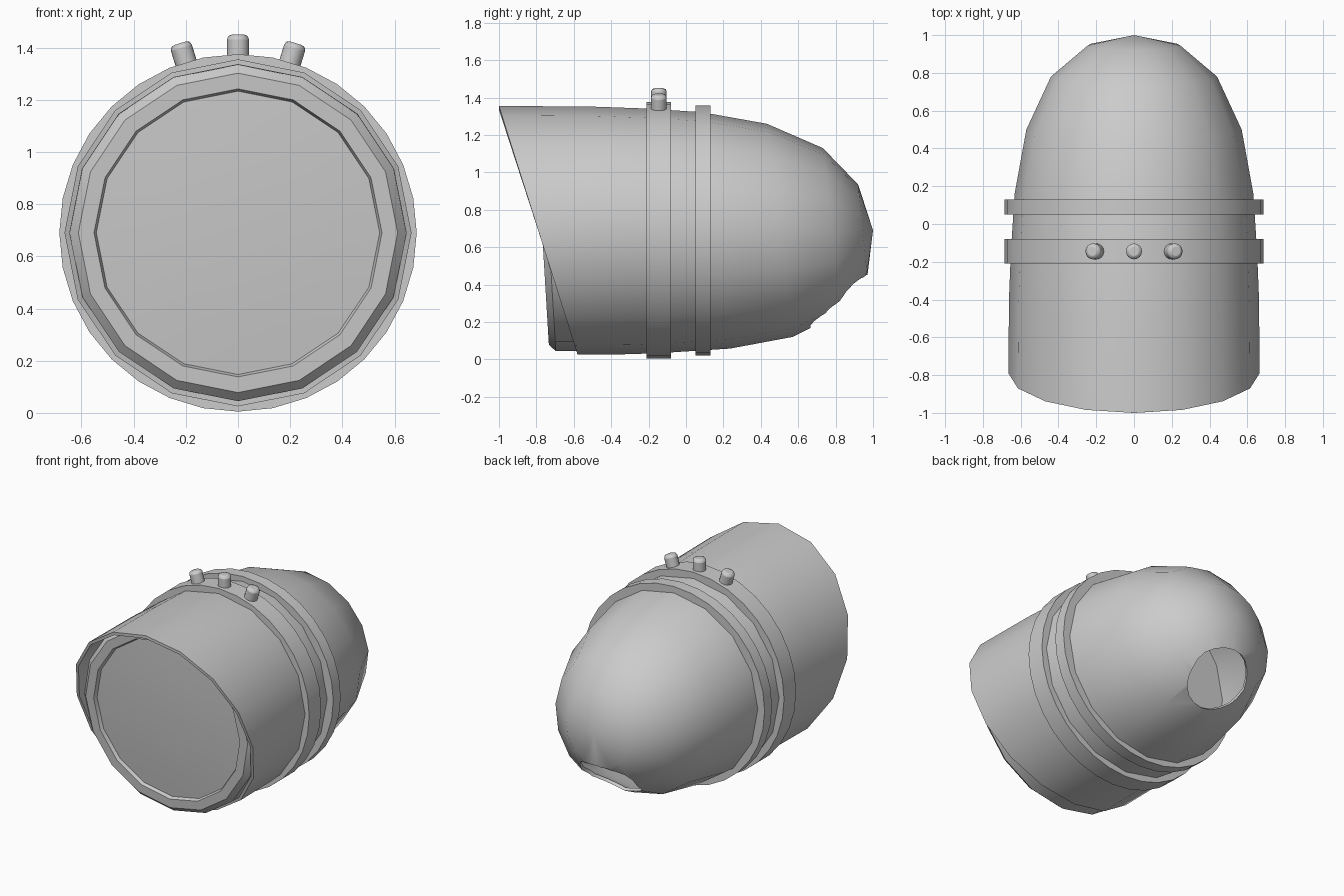
import bpy, bmesh, math
from mathutils import Vector

old = bpy.data.objects.get("Cube")
if old:
    bpy.data.objects.remove(old, do_unlink=True)

CENTRE_Z = 0.69

grey = bpy.data.materials.new("plain_grey")
grey.use_nodes = True
colour = (0.6, 0.6, 0.6, 1)
grey.diffuse_color = colour
grey.node_tree.nodes["Principled BSDF"].inputs["Base Color"].default_value = colour


def finish(obj, angle=40):
    """Give the part its colour and smooth it, keeping hard edges."""
    obj.data.materials.clear()
    obj.data.materials.append(grey)
    bpy.ops.object.select_all(action="DESELECT")
    obj.select_set(True)
    bpy.context.view_layer.objects.active = obj
    bpy.ops.object.shade_smooth_by_angle(angle=math.radians(angle))


def lathe(name, profile, sides=16, tip=None, back_cap=False):
    """Skin rings of (y, radius, slant) around the y axis, ending in a tip point."""
    bm = bmesh.new()
    rings = []
    for y, r, slant in profile:
        ring = []
        for i in range(sides):
            a = math.tau * i / sides
            dz = r * math.cos(a)
            ring.append(bm.verts.new((r * math.sin(a), y - slant * dz, CENTRE_Z + dz)))
        rings.append(ring)
    for low, high in zip(rings, rings[1:]):
        for i in range(sides):
            j = (i + 1) % sides
            bm.faces.new((low[i], low[j], high[j], high[i]))
    if tip is not None:
        point = bm.verts.new((0, tip, CENTRE_Z))
        for i in range(sides):
            bm.faces.new((rings[-1][i], rings[-1][(i + 1) % sides], point))
    if back_cap:
        bm.faces.new(rings[0])
    bmesh.ops.recalc_face_normals(bm, faces=bm.faces)
    mesh = bpy.data.meshes.new(name)
    bm.to_mesh(mesh)
    bm.free()
    obj = bpy.data.objects.new(name, mesh)
    bpy.context.collection.objects.link(obj)
    return obj


def cylinder(name, radius, depth, location, axis, sides):
    turn = Vector(axis).to_track_quat("Z", "Y").to_euler()
    bpy.ops.mesh.primitive_cylinder_add(vertices=sides, radius=radius, depth=depth,
                                        location=location, rotation=turn)
    obj = bpy.context.object
    obj.name = name
    return obj


# Hollow bullet-shaped housing with a slanted mouth
housing = lathe("housing", [
    (-0.79, 0.665, 0.316), (-0.4, 0.662, 0.17), (-0.15, 0.652, 0.12),
    (0.16, 0.632, 0.12), (0.5, 0.57, 0.12), (0.78, 0.44, 0.11),
    (0.945, 0.245, 0.1)], tip=1.0)

# Round opening cut through the lower back of the dome
cutter = cylinder("opening_cutter", 0.21, 0.5, (0, 0.8, 0.33), (0, 1, -1), 20)
cutter.hide_render = True
bpy.context.view_layer.objects.active = housing
wall = housing.modifiers.new("wall", "SOLIDIFY")
wall.thickness = 0.02
wall.offset = -1
hole = housing.modifiers.new("opening", "BOOLEAN")
hole.object = cutter
hole.operation = "DIFFERENCE"
hole.solver = "EXACT"
for modifier in ("wall", "opening"):
    bpy.ops.object.modifier_apply(modifier=modifier)
bpy.data.objects.remove(cutter, do_unlink=True)
finish(housing)

# Chamfered lens ring, slightly tilted inside the mouth
TILT = 0.06
finish(lathe("lens_ring", [
    (-0.55, 0.645, TILT), (-0.735, 0.645, TILT), (-0.77, 0.612, TILT),
    (-0.77, 0.552, TILT), (-0.745, 0.543, TILT)], back_cap=True), 30)

# Gently bulging lens
finish(lathe("lens", [(-0.745, 0.545, TILT), (-0.757, 0.35, TILT),
                      (-0.762, 0.17, TILT)], tip=-0.764))

# Two closed bands around the housing
for name, y, width, squash in (("front_band", -0.145, 0.13, 1.0),
                               ("back_band", 0.09, 0.08, 0.975)):
    band = cylinder(name, 0.685, width, (0, y, CENTRE_Z), (0, 1, 0), 32)
    bpy.ops.object.transform_apply(location=False, rotation=True, scale=False)
    band.scale.z = squash
    finish(band)

# Three rounded studs fanned over the front band
for name, degrees in (("right_stud", -17), ("middle_stud", 0), ("left_stud", 17)):
    a = math.radians(degrees)
    out = Vector((math.sin(a), 0, math.cos(a)))
    base = Vector((0, -0.145, CENTRE_Z))
    stud = cylinder(name, 0.042, 0.12, base + out * 0.7, out, 16)
    bevel = stud.modifiers.new("rounding", "BEVEL")
    bevel.width = 0.018
    bevel.segments = 2
    bevel.limit_method = "ANGLE"
    bevel.angle_limit = math.radians(60)
    finish(stud, 60)
